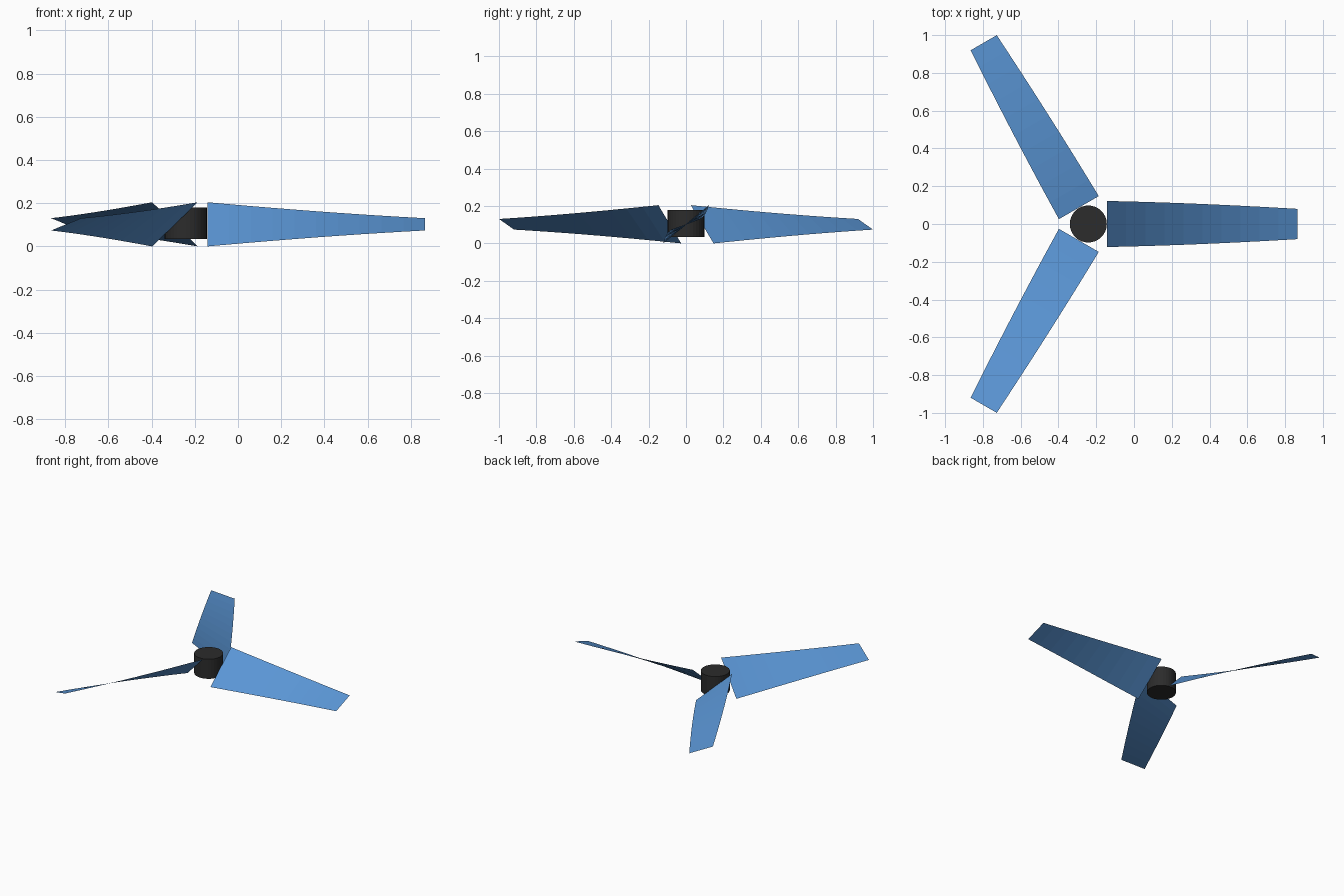
import bpy, bmesh, math
from mathutils import Matrix, Vector

if "Cube" in bpy.data.objects:
    bpy.data.objects.remove(bpy.data.objects["Cube"])

HUB_X = -0.242          # hub axis position
ROOT_R, TIP_R = 0.10, 1.108
MID_Z = 0.1025
STEPS = 10


def material(name, rgb):
    m = bpy.data.materials.new(name)
    m.diffuse_color = (*rgb, 1.0)
    m.use_nodes = True
    m.node_tree.nodes["Principled BSDF"].inputs["Base Color"].default_value = m.diffuse_color
    return m


blue = material("blade blue", (0.105, 0.31, 0.68))
black = material("hub black", (0.025, 0.025, 0.025))


def add_object(name, bm, mat):
    mesh = bpy.data.meshes.new(name)
    bm.to_mesh(mesh)
    bm.free()
    mesh.materials.append(mat)
    obj = bpy.data.objects.new(name, mesh)
    bpy.context.collection.objects.link(obj)
    return obj


# Hub: short upright cylinder
bm = bmesh.new()
bmesh.ops.create_cone(bm, cap_ends=True, segments=32, radius1=0.098, radius2=0.098,
                      depth=0.146, matrix=Matrix.Translation((HUB_X, 0, 0.107)))
add_object("hub", bm, black)


# Blade: thin sheet, tapering and untwisting from root to tip
def blade(name, turn):
    bm = bmesh.new()
    place = Matrix.Translation((HUB_X, 0, MID_Z)) @ Matrix.Rotation(turn, 4, 'Z')
    rows = []
    for i in range(STEPS + 1):
        t = i / STEPS
        r = ROOT_R + (TIP_R - ROOT_R) * t
        half = 0.159 + (0.085 - 0.159) * t
        pitch = math.radians(40 + (19.5 - 40) * t)
        edge = Vector((0, math.cos(pitch), math.sin(pitch))) * half
        rows.append([bm.verts.new(place @ (Vector((r, 0, 0)) + s * edge)) for s in (-1, 1)])
    for a, b in zip(rows, rows[1:]):
        bm.faces.new((a[0], b[0], b[1], a[1]))
    add_object(name, bm, blue)


for k in range(3):
    blade(f"blade_{k + 1}", k * math.tau / 3)
